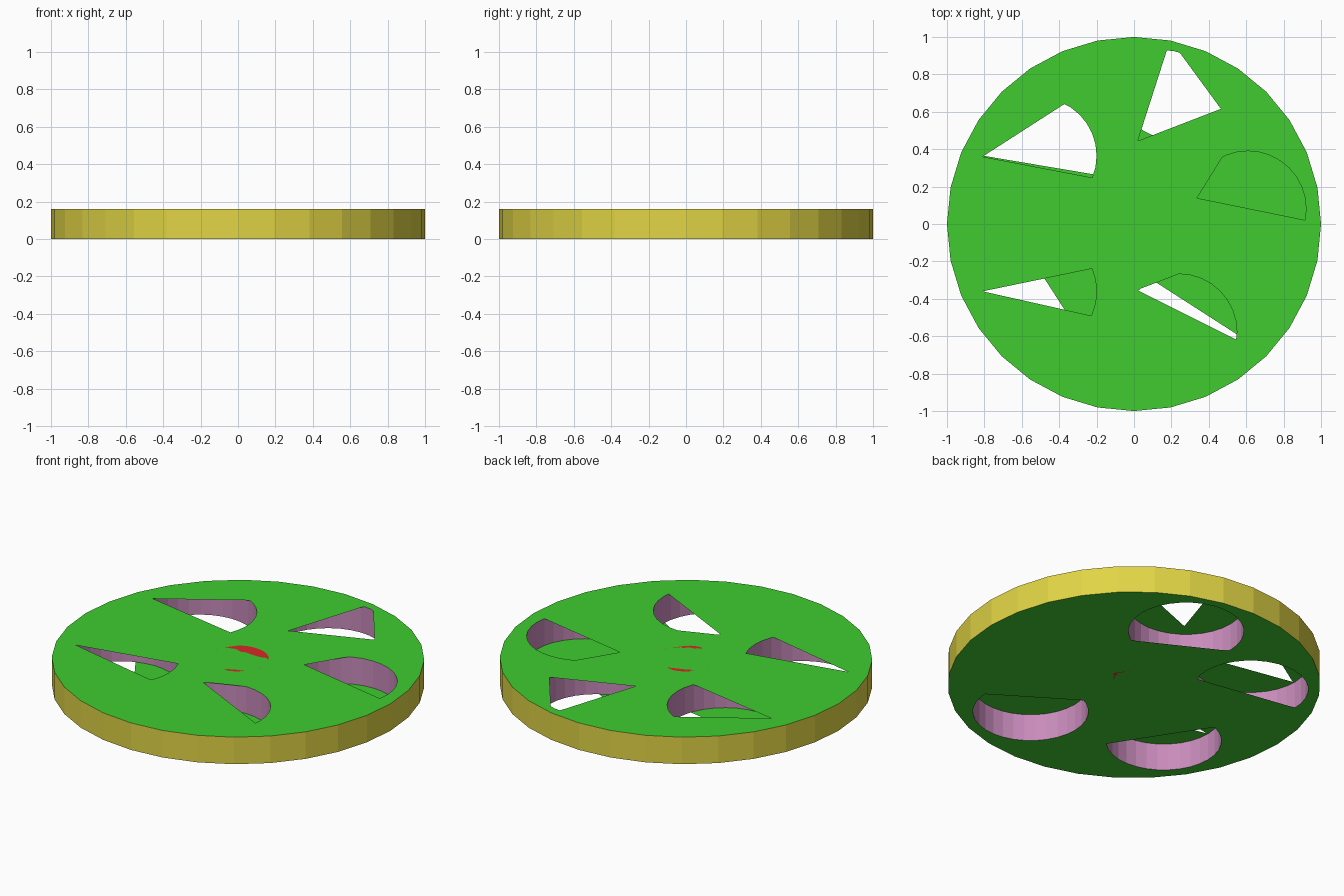
import bpy, bmesh, math

if "Cube" in bpy.data.objects:
    bpy.data.objects.remove(bpy.data.objects["Cube"])

H = 0.16          # disc thickness
SIDES = 32


def material(name, rgb):
    m = bpy.data.materials.new(name)
    m.diffuse_color = (*rgb, 1)
    m.use_nodes = True
    m.node_tree.nodes["Principled BSDF"].inputs["Base Color"].default_value = m.diffuse_color
    return m


GREEN = material("green", (0.05, 0.60, 0.03))
YELLOW = material("yellow", (0.75, 0.66, 0.06))
PINK = material("pink", (0.58, 0.26, 0.50))
RED = material("red", (0.70, 0.02, 0.02))


def ring(cx, cy, r):
    return [(cx + r * math.cos(2 * math.pi * i / SIDES),
             cy + r * math.sin(2 * math.pi * i / SIDES)) for i in range(SIDES)]


def finish(bm, name, mat):
    me = bpy.data.meshes.new(name)
    bm.to_mesh(me)
    bm.free()
    me.materials.append(mat)
    ob = bpy.data.objects.new(name, me)
    bpy.context.collection.objects.link(ob)
    return ob


def clip(poly, p, q):
    """Keep the part of poly on the left of the line p -> q."""
    def side(a):
        return (q[0] - p[0]) * (a[1] - p[1]) - (q[1] - p[1]) * (a[0] - p[0])
    out = []
    for a, b in zip(poly, poly[1:] + poly[:1]):
        sa, sb = side(a), side(b)
        if sa >= 0:
            out.append(a)
        if sa * sb < 0:
            t = sa / (sa - sb)
            out.append((a[0] + t * (b[0] - a[0]), a[1] + t * (b[1] - a[1])))
    return [a for a, b in zip(out, out[1:] + out[:1]) if math.dist(a, b) > 1e-3]


def wall(name, loop, mat, inward=False):
    bm = bmesh.new()
    lo = [bm.verts.new((x, y, 0)) for x, y in loop]
    hi = [bm.verts.new((x, y, H)) for x, y in loop]
    for i in range(len(loop)):
        j = (i + 1) % len(loop)
        f = [lo[i], lo[j], hi[j], hi[i]]
        bm.faces.new(f[::-1] if inward else f)
    return finish(bm, name, mat)


def plate(name, loops, z, up):
    """Flat face bounded by the first loop, pierced by the others."""
    bm = bmesh.new()
    edges = []
    for loop in loops:
        vs = [bm.verts.new((x, y, z)) for x, y in loop]
        edges += [bm.edges.new((vs[i - 1], vs[i])) for i in range(len(vs))]
    bmesh.ops.triangle_fill(bm, edges=edges, use_beauty=True, normal=(0, 0, 1))
    for f in bm.faces:
        f.normal_update()
        if f.normal.z * up < 0:
            f.normal_flip()
    return finish(bm, name, GREEN)


# Each hole: centre, cuts of its top opening, cuts of its bottom opening
holes = [
    ((0.61, 0.08), [((.337, .139), (.92, .02)), ((.46, .337), (.337, .139))], None),
    ((0.155, 0.62), [((.02, .444), (.465, .615)), ((.465, .615), (.246, .914)),
                     ((.176, .93), (.02, .444))], [((-.14, .6), (.324, .355))]),
    ((-0.51, 0.365), [((-.81, .36), (-.235, .25)), ((-.39, .63), (-.81, .36))],
     [((-.80, .364), (-.225, .267))]),
    ((-0.51, -0.36), [((-.81, -.36), (-.23, -.49)), ((-.23, -.24), (-.81, -.36))],
     [((-.37, -.46), (-.48, -.29))]),
    ((0.24, -0.577), [((.016, -.353), (.55, -.62)), ((.22, -.275), (.016, -.353))],
     [((.55, -.59), (.13, -.32))]),
]

# Outer rim
outer = ring(0, 0, 1)
wall("rim", outer, YELLOW)

# Hole walls and the partly covered openings
top, bottom = [outer], [outer]
for n, (c, top_cuts, bottom_cuts) in enumerate(holes):
    circle = ring(*c, 0.31)
    wall(f"hole_wall_{n + 1}", circle, PINK, inward=True)
    for loops, cuts in ((top, top_cuts), (bottom, bottom_cuts)):
        if cuts:
            shape = circle
            for p, q in cuts:
                shape = clip(shape, p, q)
            loops.append(shape)

# Top and bottom faces
plate("top_face", top, H, 1)
plate("bottom_face", bottom, 0, -1)

# Hub, flush with both faces
bpy.ops.mesh.primitive_cylinder_add(vertices=SIDES, radius=0.165, depth=H,
                                    location=(0, 0, H / 2))
hub = bpy.context.object
hub.name = "hub"
hub.data.materials.append(RED)
